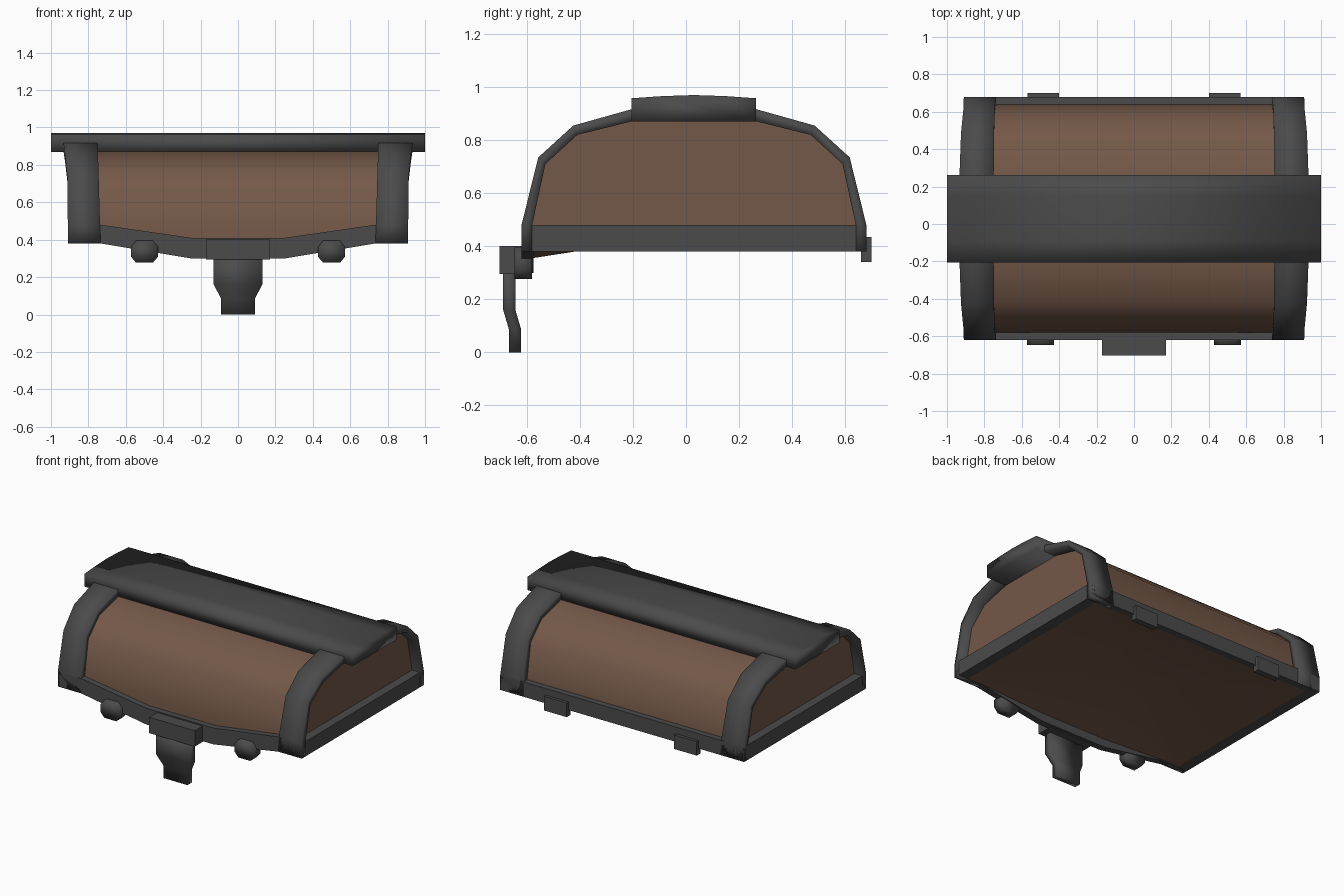
import bpy, bmesh, math

if "Cube" in bpy.data.objects:
    bpy.data.objects.remove(bpy.data.objects["Cube"])

def material(name, rgb):
    m = bpy.data.materials.new(name)
    m.diffuse_color = (*rgb, 1)
    m.use_nodes = True
    m.node_tree.nodes["Principled BSDF"].inputs["Base Color"].default_value = m.diffuse_color
    return m

IRON = material("dark iron", (0.07, 0.07, 0.07))
WOOD = material("brown wood", (0.175, 0.098, 0.065))

def finish(name, bm, mat, angle):
    bmesh.ops.recalc_face_normals(bm, faces=bm.faces)
    me = bpy.data.meshes.new(name)
    bm.to_mesh(me)
    bm.free()
    me.materials.append(mat)
    ob = bpy.data.objects.new(name, me)
    bpy.context.collection.objects.link(ob)
    bpy.ops.object.select_all(action='DESELECT')
    ob.select_set(True)
    bpy.context.view_layer.objects.active = ob
    bpy.ops.object.shade_smooth_by_angle(angle=math.radians(angle))
    return ob

def loft(name, rings, mat, angle=100):
    """Closed solid from a list of equal-length rings of points."""
    bm = bmesh.new()
    vs = [[bm.verts.new(p) for p in r] for r in rings]
    n = len(rings[0])
    for a, b in zip(vs, vs[1:]):
        for i in range(n):
            j = (i + 1) % n
            bm.faces.new((a[i], a[j], b[j], b[i]))
    bm.faces.new(vs[0])
    bm.faces.new(vs[-1])
    return finish(name, bm, mat, angle)

def box(name, x0, x1, y0, y1, z0, z1, mat):
    ring = lambda x: [(x, y0, z0), (x, y1, z0), (x, y1, z1), (x, y0, z1)]
    return loft(name, [ring(x0), ring(x1)], mat, 35)

# half arches measured from the lid's middle line: (distance, height)
MID = 0.03
OUTER = [(0.65, 0.38), (0.65, 0.48), (0.587, 0.735), (0.455, 0.855), (0.23, 0.918)]
INNER = [(0.61, 0.38), (0.61, 0.48), (0.56, 0.71), (0.44, 0.82), (0.23, 0.872)]
END_X = [0.91, 0.91, 0.912, 0.925, 0.933]
def arch(half):
    return [(MID - d, z) for d, z in half] + [(MID + d, z) for d, z in reversed(half)]

# wooden body, with a shallow hollow underside fanning up to the middle
PANEL_X = 0.85
FLOOR = [(-PANEL_X, 0.38), (-0.735, 0.38), (-0.25, 0.355), (0.25, 0.355), (0.735, 0.38), (PANEL_X, 0.38)]
bm = bmesh.new()
cols = []
for x, z0 in FLOOR:
    prof = arch(INNER)
    prof[0] = (prof[0][0], z0)
    cols.append([bm.verts.new((x, y, z)) for y, z in prof])
for a, b in zip(cols, cols[1:]):
    for i in range(len(a) - 1):
        bm.faces.new((a[i], a[i + 1], b[i + 1], b[i]))
bm.faces.new(cols[0])
bm.faces.new(cols[-1])
apex = bm.verts.new((0, MID, 0.45))
rim = [c[0] for c in cols] + [c[-1] for c in reversed(cols)]
for i, v in enumerate(rim):
    bm.faces.new((v, rim[(i + 1) % len(rim)], apex))
finish("wooden_lid", bm, WOOD, 50)

# arched end frames and their lower rails
xs = END_X + END_X[::-1]
for side, s in (("right", 1), ("left", -1)):
    rings = []
    for (yo, zo), (yi, zi), x in zip(arch(OUTER), arch(INNER), xs):
        xi = 0.735 + (zo - 0.38) * 0.028
        rings.append([(s * xi, yo, zo), (s * x, yo, zo), (s * x, yi, zi), (s * xi, yi, zi)])
    loft(side + "_end_arch", rings, IRON)
    box(side + "_end_rail", *sorted((s * 0.84, s * 0.91)), -0.62, 0.68, 0.38, 0.48, IRON)

    # back hinge plate
    box(side + "_back_hinge", *sorted((s * 0.4, s * 0.57)), 0.66, 0.70, 0.34, 0.435, IRON)

    # front stud, a flattened octagon
    stud = [(0.045, 0.06), (0.073, 0.025), (0.073, -0.025), (0.045, -0.058),
            (-0.045, -0.058), (-0.073, -0.025), (-0.073, 0.025), (-0.045, 0.06)]
    loft(side + "_front_stud", [[(s * 0.5 + a, y, 0.335 + b) for a, b in stud]
                                for y in (-0.647, -0.58)], IRON)

# front rail dipping towards the latch, and straight back rail
rings = []
for x, z0, z1 in ((-0.91, 0.38, 0.48), (-0.735, 0.38, 0.48), (-0.25, 0.30, 0.41),
                  (0.25, 0.30, 0.41), (0.735, 0.38, 0.48), (0.91, 0.38, 0.48)):
    rings.append([(x, -0.62, z0), (x, -0.575, z0), (x, -0.575, z1), (x, -0.62, z1)])
loft("front_rail", rings, IRON, 35)
box("back_rail", -0.91, 0.91, 0.635, 0.68, 0.38, 0.48, IRON)

# gently crowned ridge plate
ridge = [(-0.205, 0.87), (-0.205, 0.958), (-0.09, 0.966), (0.03, 0.97),
         (0.15, 0.966), (0.263, 0.958), (0.263, 0.87)]
loft("ridge_plate", [[(x, y, z) for y, z in ridge] for x in (-1, 1)], IRON)

# latch block and bent, tapering tongue
box("latch_block", -0.17, 0.17, -0.703, -0.59, 0.295, 0.402, IRON)
tongue = [(0.13, -0.689, 0.32), (0.13, -0.689, 0.16), (0.09, -0.667, 0.085), (0.09, -0.667, 0.0)]
loft("latch_tongue", [[(-w, y, z), (w, y, z), (w, y + 0.046, z), (-w, y + 0.046, z)]
                      for w, y, z in tongue], IRON)
